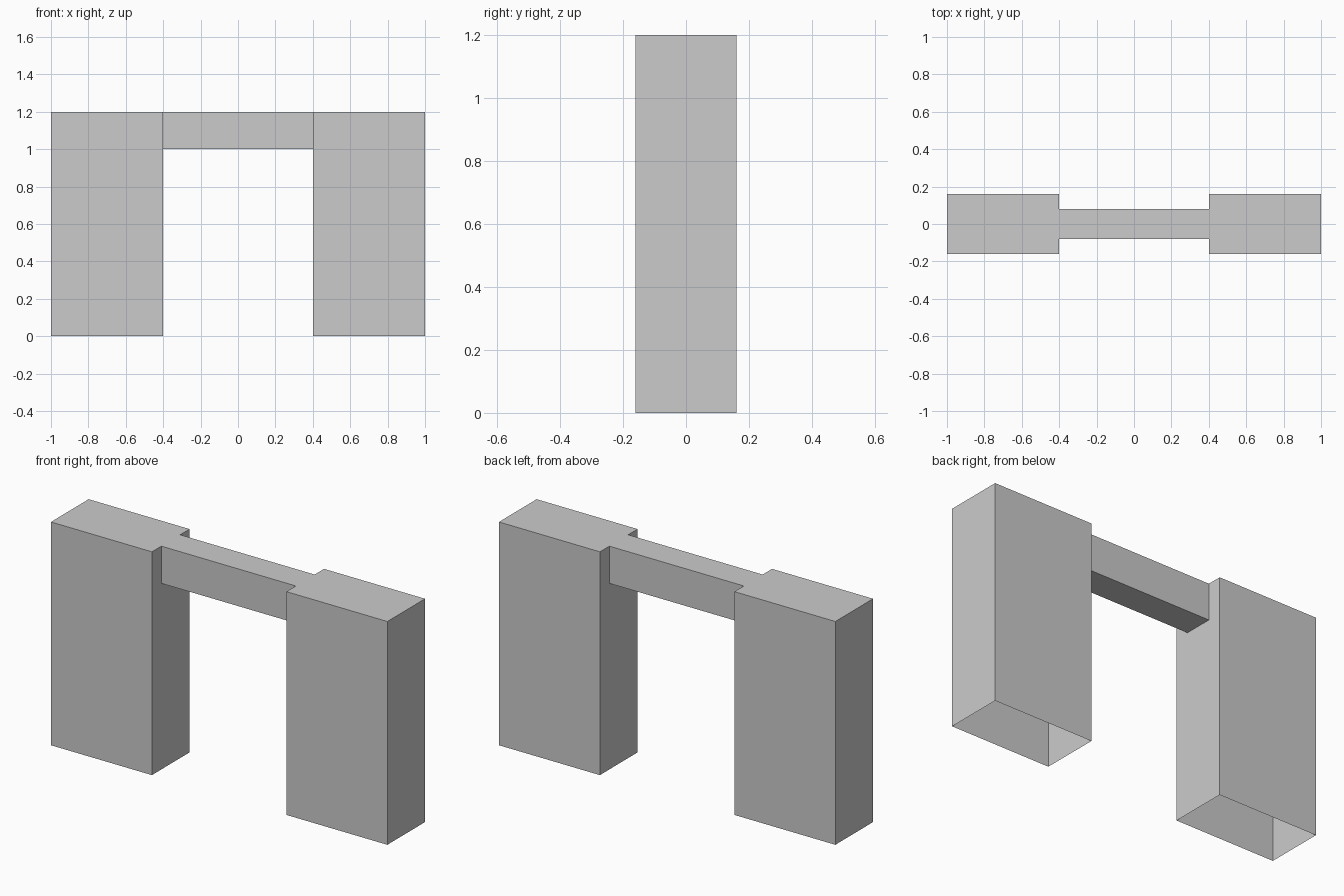
import bpy
import bmesh

if "Cube" in bpy.data.objects:
    bpy.data.objects.remove(bpy.data.objects["Cube"])

HALF, INNER = 1.0, 0.4         # outer and inner pillar x
PILLAR_Y, BEAM_Y = 0.16, 0.08  # half depths
TOP, UNDER = 1.2, 1.0          # top and beam underside

bm = bmesh.new()


def face(*pts):
    bm.faces.new([bm.verts.new(p) for p in pts])


# Shared flat top over pillars and beam
quarter = [(HALF, PILLAR_Y), (INNER, PILLAR_Y), (INNER, BEAM_Y)]
outline = quarter + [(-x, y) for x, y in reversed(quarter)]
outline += [(-x, -y) for x, y in outline]
face(*[(x, y, TOP) for x, y in outline])

for s in (-1, 1):
    # Hollow pillar, open at the bottom: outer end wall
    a, b = s * HALF, s * INNER
    face((a, -PILLAR_Y, 0), (a, PILLAR_Y, 0), (a, PILLAR_Y, TOP), (a, -PILLAR_Y, TOP))
    # Inner wall, notched where the beam joins
    notch = [(PILLAR_Y, 0), (PILLAR_Y, TOP), (BEAM_Y, TOP), (BEAM_Y, UNDER)]
    wall = notch + [(-y, z) for y, z in reversed(notch)]
    face(*[(b, y, z) for y, z in wall])
    # Front and back pillar walls
    for y in (-PILLAR_Y, PILLAR_Y):
        face((a, y, 0), (b, y, 0), (b, y, TOP), (a, y, TOP))
    # Beam side
    y = s * BEAM_Y
    face((-INNER, y, UNDER), (INNER, y, UNDER), (INNER, y, TOP), (-INNER, y, TOP))

# Beam underside
face((-INNER, -BEAM_Y, UNDER), (INNER, -BEAM_Y, UNDER),
     (INNER, BEAM_Y, UNDER), (-INNER, BEAM_Y, UNDER))

bmesh.ops.remove_doubles(bm, verts=bm.verts, dist=0.0001)
bmesh.ops.recalc_face_normals(bm, faces=bm.faces)

mesh = bpy.data.meshes.new("archway")
bm.to_mesh(mesh)
bm.free()
bpy.context.collection.objects.link(bpy.data.objects.new("archway", mesh))
